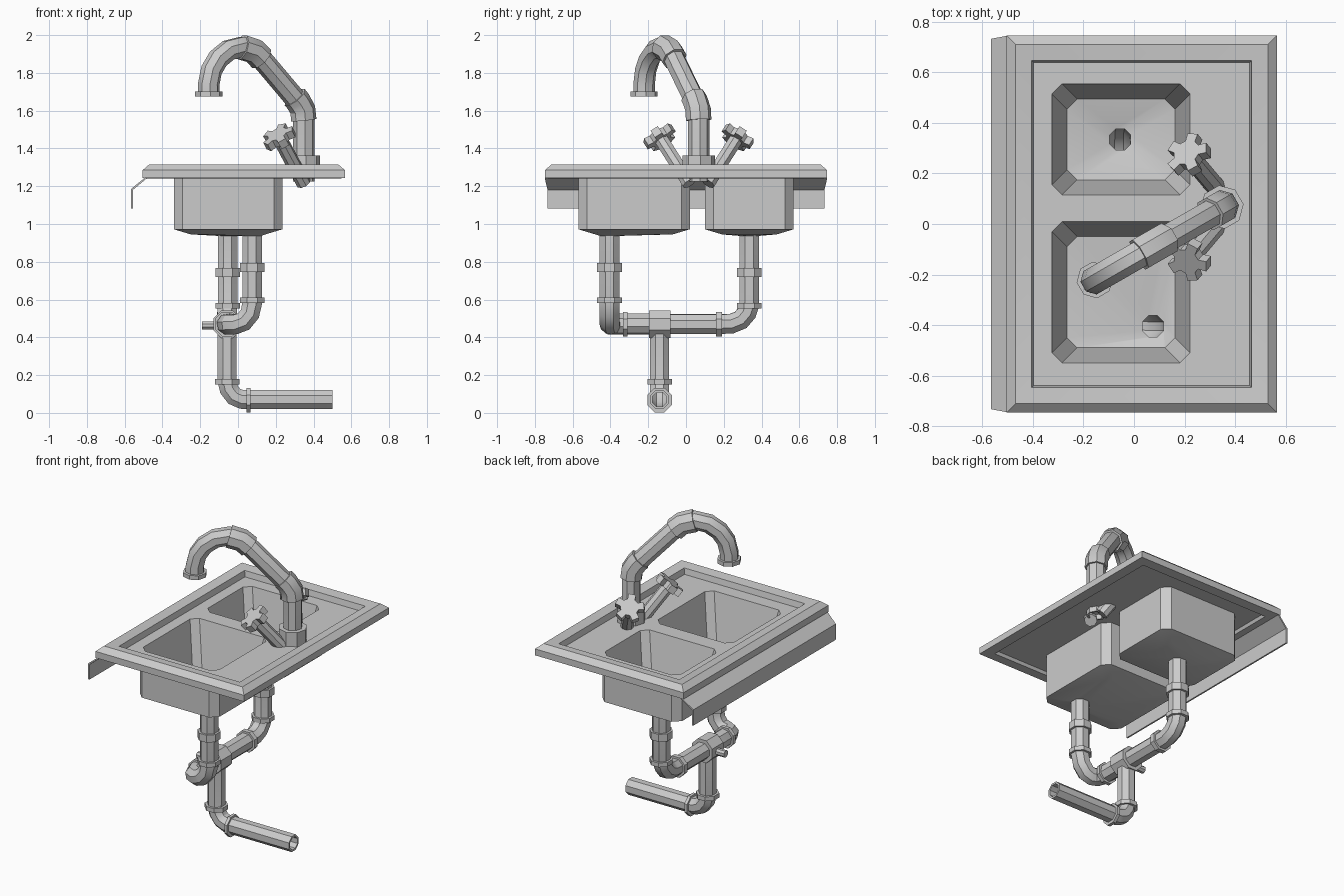
import bpy, bmesh, math
from mathutils import Vector as V

if "Cube" in bpy.data.objects:
    bpy.data.objects.remove(bpy.data.objects["Cube"])


def finish(name, bm):
    bmesh.ops.recalc_face_normals(bm, faces=bm.faces)
    me = bpy.data.meshes.new(name)
    bm.to_mesh(me)
    bm.free()
    me.shade_smooth()
    me.set_sharp_from_angle(angle=math.radians(31))
    ob = bpy.data.objects.new(name, me)
    bpy.context.collection.objects.link(ob)
    return ob


def skin(bm, rings, closed=False, caps=False):
    """Join rings of equal point count with quads."""
    vr = [[bm.verts.new(p) for p in r] for r in rings]
    n = len(rings[0])
    for a, b in zip(vr, vr[1:] + (vr[:1] if closed else [])):
        for i in range(n):
            j = (i + 1) % n
            bm.faces.new((a[i], a[j], b[j], b[i]))
    if caps:
        bm.faces.new(vr[0])
        bm.faces.new(vr[-1])
    return vr


# Octagon with unit distance to its flats
OCT = [(math.cos(math.radians(45 * i + 22.5)) / math.cos(math.pi / 8),
        math.sin(math.radians(45 * i + 22.5)) / math.cos(math.pi / 8)) for i in range(8)]


def sweep(name, pts, r, inner=None, ref=(1, 0, 0), profile=OCT):
    """Sweep a profile along a path; inner radius makes it a hollow tube."""
    pts = [V(p) for p in pts]
    segs = [(b - a).normalized() for a, b in zip(pts, pts[1:])]
    tang = [segs[0]] + [(a + b).normalized() for a, b in zip(segs, segs[1:])] + [segs[-1]]
    u = V(ref)
    if abs(u.normalized().dot(tang[0])) > 0.9:
        u = V((0, 0, 1))
    out, inn, prev = [], [], tang[0]
    for p, t in zip(pts, tang):
        u = prev.rotation_difference(t) @ u
        u = (u - t * u.dot(t)).normalized()
        w, prev = t.cross(u), t
        out.append([p + (u * a + w * b) * r for a, b in profile])
        if inner:
            inn.append([p + (u * a + w * b) * inner for a, b in profile])
    bm = bmesh.new()
    skin(bm, out + inn[::-1], closed=bool(inner), caps=not inner)
    return finish(name, bm)


def collar(name, p, axis, half, r=0.065, ref=(1, 0, 0)):
    p, a = V(p), V(axis).normalized() * half
    sweep(name, [p - a, p + a], r, 0.043, ref)


def cham(x0, x1, y0, y1, c, z):
    """Rectangle ring with cut corners."""
    return [(x1, y0 + c, z), (x1, y1 - c, z), (x1 - c, y1, z), (x0 + c, y1, z),
            (x0, y1 - c, z), (x0, y0 + c, z), (x0 + c, y0, z), (x1 - c, y0, z)]


def rim(i, z):
    return [(-0.505 + i, -0.747 + i, z), (0.566 - i, -0.747 + i, z),
            (0.566 - i, 0.747 - i, z), (-0.505 + i, 0.747 - i, z)]


# Worktop: raised rim and a recessed sheet with two basin openings
holes = [(-0.325, 0.222, 0.115, 0.555), (-0.325, 0.222, -0.55, 0.01)]
bm = bmesh.new()
rr = skin(bm, [rim(0.075, 1.258), rim(0.065, 1.24), rim(0, 1.243), rim(0, 1.285),
               rim(0.036, 1.316), rim(0.1, 1.307), rim(0.108, 1.27)])
for loop, z in ((rr[-1], 1.27), (rr[0], 1.258)):
    loops = [loop] + [[bm.verts.new(p) for p in cham(*h, 0.04, z)] for h in holes]
    edges = []
    for lp in loops:
        for a, b in zip(lp, lp[1:] + lp[:1]):
            edges.append(bm.edges.get((a, b)) or bm.edges.new((a, b)))
    bmesh.ops.triangle_fill(bm, use_beauty=True, use_dissolve=False, edges=edges)
finish("worktop", bm)

# Front apron: bent sheet along the -x edge
prof = [(-0.495, 1.243), (-0.567, 1.185), (-0.567, 1.082), (-0.557, 1.082),
        (-0.557, 1.18), (-0.485, 1.24)]
bm = bmesh.new()
skin(bm, [[(x, s * (0.747 if x > -0.5 else 0.733), z) for x, z in prof] for s in (-1, 1)],
     caps=True)
finish("apron", bm)

# Basins: straight outer box, tapered inside, funnel floor to the drain
shells = [(-0.34, 0.235, 0.10, 0.57), (-0.34, 0.235, -0.57, 0.02)]
drains = [(-0.055, 0.335), (0.075, -0.405)]
for nm, h, o, (dx, dy) in zip(("basin_back", "basin_front"), holes, shells, drains):
    def inset(q, i):
        return q[0] + i, q[1] - i, q[2] + i, q[3] - i

    def drain(r, z):
        return [(dx + a * r, dy + b * r, z) for a, b in OCT]
    bm = bmesh.new()
    skin(bm, [cham(*o, 0.045, 1.26), cham(*o, 0.045, 0.972), cham(*inset(o, 0.09), 0.04, 0.945),
              drain(0.05, 0.937), drain(0.042, 0.95), cham(*inset(h, 0.06), 0.04, 0.985),
              cham(*h, 0.04, 1.27)])
    finish(nm, bm)

# Waste pipe from the back basin, curving onto the cross pipe
R, I, Z = 0.052, 0.042, 0.47
X, TY = -0.058, -0.14
sweep("drain_pipe_back", [(-0.055, 0.335, 0.945), (-0.055, 0.335, 0.57), (X, 0.322, 0.53),
      (X, 0.29, 0.492), (X, 0.24, 0.472), (X, 0.17, Z), (X, TY, Z)], R, I)
# Waste pipe from the front basin, stepping sideways onto the cross pipe
sweep("drain_pipe_front", [(0.075, -0.405, 0.945), (0.075, -0.405, 0.58), (0.063, -0.405, 0.525),
      (0.03, -0.405, 0.484), (-0.01, -0.402, Z), (-0.045, -0.385, Z), (X, -0.35, Z), (X, TY, Z)], R, I)
for i, (p, ax, half) in enumerate([
        ((-0.055, 0.335, 0.743), (0, 0, 1), 0.024), ((-0.055, 0.335, 0.567), (0, 0, 1), 0.014),
        ((0.075, -0.405, 0.77), (0, 0, 1), 0.024), ((0.075, -0.405, 0.597), (0, 0, 1), 0.014),
        ((X, 0.175, Z), (0, 1, 0), 0.015), ((X, -0.322, Z), (0, 1, 0), 0.012),
        ((X, TY, 0.165), (0, 0, 1), 0.014), ((0.055, TY, 0.068), (1, 0, 0), 0.01)]):
    collar("pipe_collar_%d" % i, p, ax, half)

# Tee fitting, plug and outlet pipe
collar("tee_body", (X, TY, Z), (0, 1, 0), 0.057, 0.073)
sweep("tee_plug", [(X, TY, 0.463), (-0.19, TY, 0.463)], 0.021)
sweep("outlet_pipe", [(X, TY, 0.44), (X, TY, 0.17), (-0.048, TY, 0.125), (-0.02, TY, 0.088),
                      (0.02, TY, 0.071), (0.06, TY, 0.071), (0.5, TY, 0.071)], 0.05, 0.038)

# Swan-neck tap
fx, fy = 0.348, 0.067
dirn = V((-0.5, -0.287, 0)).normalized()


def neck(x, z):
    return V((fx, fy, z)) + dirn * ((fx - x) / 0.867)


sweep("tap_base", [(fx, fy, 1.262), (fx, fy, 1.362)], 0.08, ref=dirn)
sweep("tap_neck", [neck(x, z) for x, z in [
    (0.348, 1.225), (0.348, 1.56), (0.338, 1.61), (0.31, 1.655), (0.11, 1.892), (0.07, 1.922),
    (0.02, 1.938), (-0.05, 1.92), (-0.105, 1.875), (-0.14, 1.815), (-0.155, 1.74),
    (-0.155, 1.68)]], 0.053, 0.042, ref=dirn)
sweep("tap_elbow", [neck(*q) for q in [(0.348, 1.55), (0.343, 1.605), (0.318, 1.65),
                                       (0.3, 1.672)]], 0.063, 0.045, ref=dirn)
sweep("tap_top_joint", [neck(*q) for q in [(0.125, 1.875), (0.085, 1.915), (0.02, 1.936)]],
      0.064, 0.045, ref=dirn)
sweep("tap_mouth_ring", [neck(-0.155, 1.675), neck(-0.155, 1.702)], 0.067, 0.042, ref=dirn)

# Two valve handles with five-lobed knobs
gear = []
for k in range(5):
    for da, r in ((-23, 0.055), (-15, 0.088), (15, 0.088), (23, 0.055)):
        a = math.radians(72 * k + da)
        gear.append((r * math.cos(a), r * math.sin(a)))
for nm, s in (("back", 1), ("front", -1)):
    a = V((0.348, fy + s * 0.05, 1.215))
    b = V((0.218, fy + s * 0.205, 1.458))
    d = (b - a).normalized()
    sweep("valve_stem_" + nm, [a, b + d * 0.01], 0.036)
    sweep("valve_knob_" + nm, [b - d * 0.022, b + d * 0.024], 1, profile=gear)
